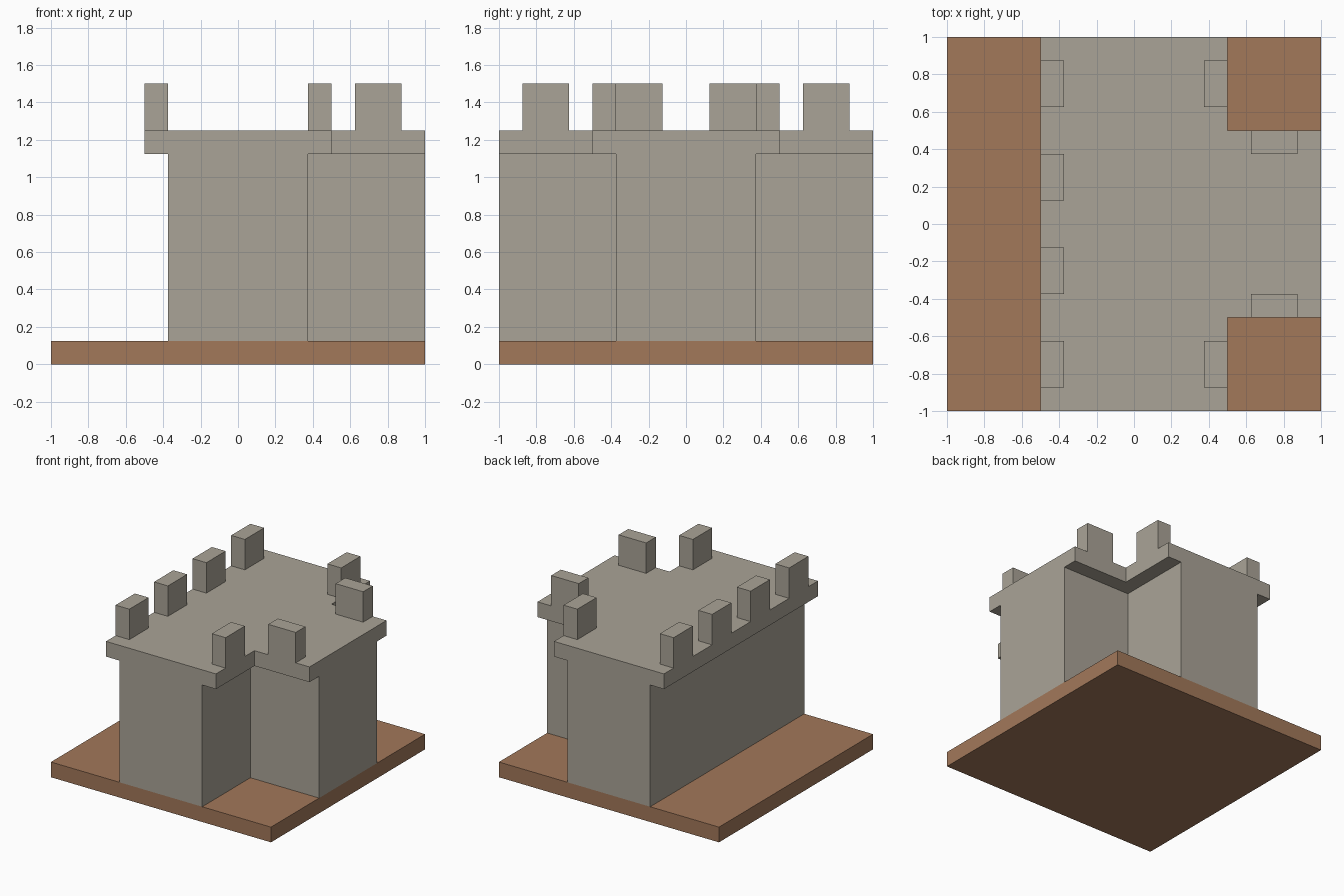
import bpy
import bmesh

cube = bpy.data.objects.get("Cube")
if cube:
    bpy.data.objects.remove(cube, do_unlink=True)


def make_material(name, rgb):
    mat = bpy.data.materials.new(name)
    mat.use_nodes = True
    mat.diffuse_color = (*rgb, 1)
    mat.node_tree.nodes["Principled BSDF"].inputs["Base Color"].default_value = (*rgb, 1)
    return mat


stone = make_material("warm grey stone", (0.402, 0.371, 0.309))
earth = make_material("brown earth", (0.361, 0.188, 0.102))


def prism(name, outline, z0, z1, mat):
    """Extrude a flat outline (counter-clockwise) from z0 up to z1."""
    bm = bmesh.new()
    face = bm.faces.new([bm.verts.new((x, y, z0)) for x, y in outline])
    top = bmesh.ops.extrude_face_region(bm, geom=[face], use_keep_orig=True)
    bmesh.ops.translate(bm, vec=(0, 0, z1 - z0),
                        verts=[v for v in top["geom"] if isinstance(v, bmesh.types.BMVert)])
    bmesh.ops.recalc_face_normals(bm, faces=bm.faces)
    mesh = bpy.data.meshes.new(name)
    bm.to_mesh(mesh)
    bm.free()
    mesh.materials.append(mat)
    obj = bpy.data.objects.new(name, mesh)
    bpy.context.collection.objects.link(obj)
    return obj


def rectangle(x0, x1, y0, y1):
    return [(x0, y0), (x1, y0), (x1, y1), (x0, y1)]


def tee(w):
    """T-shaped plan: a long wall along y with an arm towards +x, half width w."""
    return [(-w, -1), (w, -1), (w, -w), (1, -w), (1, w), (w, w), (w, 1), (-w, 1)]


# Ground slab, wall junction and overhanging walkway
prism("base_plate", rectangle(-1, 1, -1, 1), 0, 0.125, earth)
prism("wall_junction", tee(0.375), 0.125, 1.125, stone)
prism("walkway", tee(0.5), 1.125, 1.25, stone)


def merlon(name, cx, cy, sx, sy):
    outline = rectangle(cx - sx / 2, cx + sx / 2, cy - sy / 2, cy + sy / 2)
    prism(name, outline, 1.25, 1.5, stone)


# Battlements, mirrored front to back
for side, label in ((-1, "front"), (1, "back")):
    merlon(f"outer_merlon_inner_{label}", -0.4375, side * 0.25, 0.125, 0.25)
    merlon(f"outer_merlon_end_{label}", -0.4375, side * 0.75, 0.125, 0.25)
    merlon(f"wing_merlon_{label}", 0.4375, side * 0.75, 0.125, 0.25)
    merlon(f"arm_merlon_{label}", 0.75, side * 0.4375, 0.25, 0.125)
